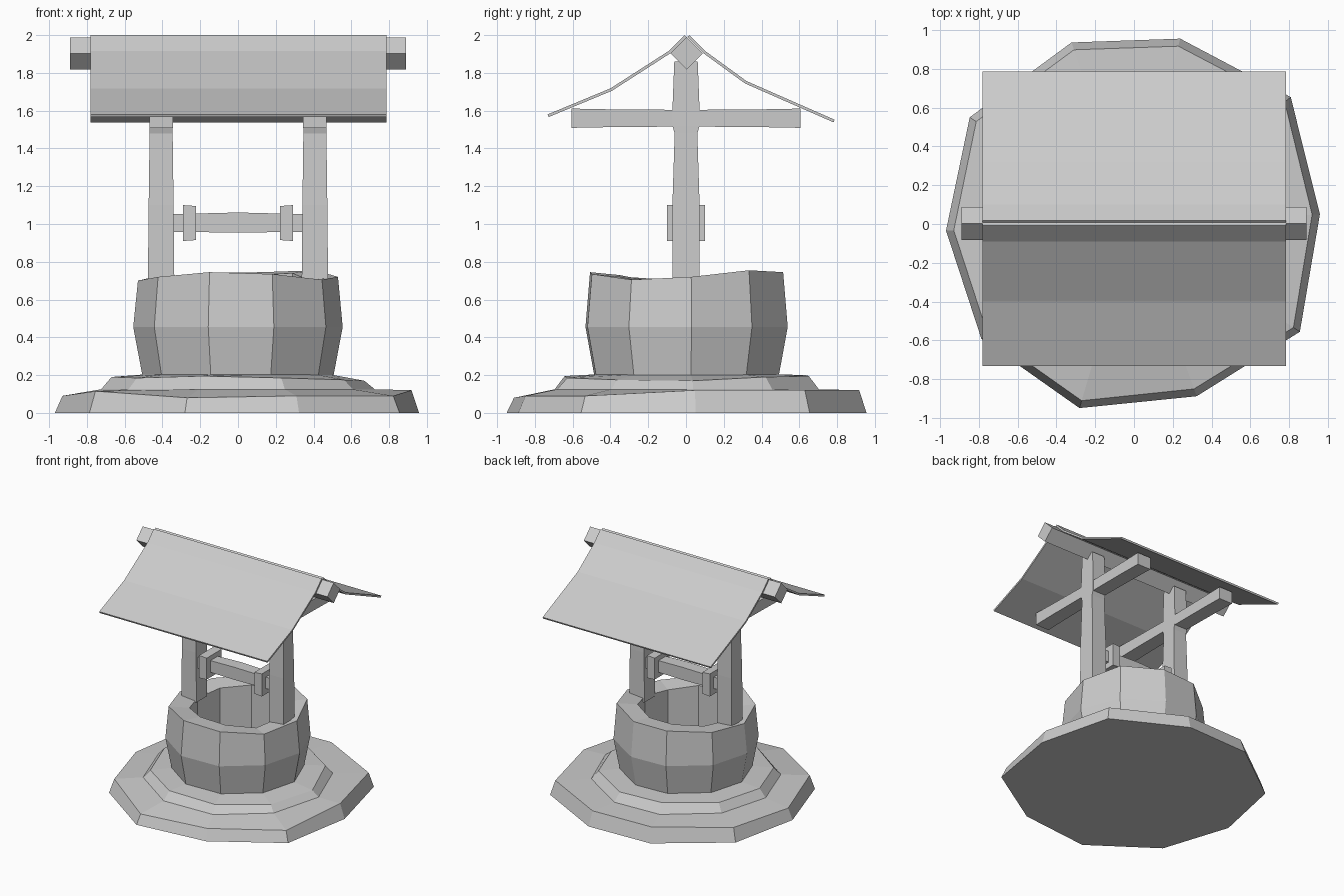
import bpy, bmesh, math
from mathutils import Vector

old = bpy.data.objects.get("Cube")
if old:
    bpy.data.objects.remove(old, do_unlink=True)

grey = bpy.data.materials.new("plain_grey")
grey.use_nodes = True
grey.diffuse_color = (0.6, 0.6, 0.6, 1)
grey.node_tree.nodes["Principled BSDF"].inputs["Base Color"].default_value = (0.6, 0.6, 0.6, 1)


def finish(name, bm):
    bmesh.ops.recalc_face_normals(bm, faces=bm.faces)
    mesh = bpy.data.meshes.new(name)
    bm.to_mesh(mesh)
    bm.free()
    mesh.materials.append(grey)
    obj = bpy.data.objects.new(name, mesh)
    bpy.context.collection.objects.link(obj)
    return obj


def loft(name, rings):
    """Skin a list of equal-sized point loops and cap both ends."""
    bm = bmesh.new()
    loops = [[bm.verts.new(p) for p in ring] for ring in rings]
    n = len(loops[0])
    for a, b in zip(loops, loops[1:]):
        for i in range(n):
            j = (i + 1) % n
            bm.faces.new((a[i], a[j], b[j], b[i]))
    bm.faces.new(loops[0])
    bm.faces.new(loops[-1])
    return finish(name, bm)


# Uneven ten-sided outline shared by the stone parts
ANGLES = [3, 39, 76, 109, 147, 182, 217, 253.5, 290, 327]
OUTER = [0.96, 1.04, 0.985, 0.99, 1.01, 0.97, 0.985, 0.99, 0.945, 1.02]
LIP = [0.12, 0.12, 0.12, 0.12, 0.11, 0.09, 0.115, 0.08, 0.09, 0.09]
RIM = [0.72, 0.755, 0.745, 0.74, 0.72, 0.70, 0.72, 0.745, 0.735, 0.705]
STEP = [0.17, 0.19, 0.195, 0.2, 0.19, 0.19, 0.185, 0.195, 0.185, 0.175]


def ring(radii, heights):
    pts = []
    for i, a in enumerate(ANGLES):
        r = radii[i] if isinstance(radii, list) else radii
        z = heights[i] if isinstance(heights, list) else heights
        t = math.radians(a)
        pts.append(Vector((r * math.cos(t), r * math.sin(t), z)))
    return pts


# Stepped stone base
loft("stone_base", [
    ring(OUTER, 0), ring([r - 0.04 for r in OUTER], LIP),
    ring(0.725, 0.125), ring(0.67, STEP), ring(0.48, 0.205)])

# Bulging well wall with a hollow shaft
loft("well_wall", [
    ring(0.505, 0.19), ring(0.555, 0.455), ring(0.53, RIM),
    ring(0.37, [z - 0.015 for z in RIM]), ring(0.37, 0.215)])


def bar(name, axis, sections):
    """Square bar along an axis: (position, centre a, centre b, half a, half b)."""
    rings = []
    for t, ca, cb, ha, hb in sections:
        loop = []
        for sa, sb in ((-1, -1), (1, -1), (1, 1), (-1, 1)):
            p = [ca + sa * ha, cb + sb * hb]
            p.insert(axis, t)
            loop.append(p)
        rings.append(loop)
    return loft(name, rings)


# Posts, roof braces and axle flanges, one of each per side
for side, s in (("left", 1), ("right", -1)):
    c = 0.407 * s
    bar(side + "_post", 2, [
        (0.68, c, 0, 0.07, 0.072), (1.1, c, 0, 0.066, 0.072),
        (1.48, c, 0, 0.061, 0.06), (1.52, c, 0, 0.061, 0.072),
        (1.6, c, 0, 0.06, 0.072), (1.86, c, 0, 0.058, 0.062)])
    bar(side + "_brace", 1, [
        (-0.605, c, 1.56, 0.062, 0.051), (-0.4, c, 1.56, 0.061, 0.047),
        (0, c, 1.56, 0.058, 0.044),
        (0.4, c, 1.56, 0.061, 0.047), (0.605, c, 1.56, 0.062, 0.051)])
    bar(side + "_axle_flange", 0, [
        (0.222 * s, 0, 1.005, 0.1, 0.09), (0.292 * s, 0, 1.005, 0.1, 0.095)])

# Winding axle, slightly thicker in the middle
bar("winding_axle", 0, [
    (-0.35, 0, 1.005, 0.047, 0.047), (0, 0, 1.008, 0.053, 0.053),
    (0.35, 0, 1.005, 0.047, 0.047)])

# Diamond-section ridge beam
loft("ridge_beam", [
    [(x, 0.003, 1.818), (x, 0.088, 1.903), (x, 0.003, 1.988), (x, -0.082, 1.903)]
    for x in (-0.89, 0.89)])


def roof_slope(name, profile, thickness=0.015):
    """Thin bent sheet whose outer face follows a (y, z) profile."""
    pts = [Vector(p) for p in profile]
    under = []
    for i, p in enumerate(pts):
        d = (pts[min(i + 1, len(pts) - 1)] - pts[max(i - 1, 0)]).normalized()
        n = Vector((-d.y, d.x))
        under.append(p - n * thickness * (1 if n.y > 0 else -1))
    bm = bmesh.new()
    grid = [[[bm.verts.new((x, p.x, p.y)) for p in row] for row in (pts, under)]
            for x in (-0.78, 0.785)]
    for (t0, u0), (t1, u1) in [grid]:
        for i in range(len(pts) - 1):
            for a, b in ((t0, t1), (u0, u1), (t0, u0), (t1, u1)):
                bm.faces.new((a[i], a[i + 1], b[i + 1], b[i]))
        for i in (0, -1):
            bm.faces.new((t0[i], t1[i], u1[i], u0[i]))
    return finish(name, bm)


# Two flared roof sheets meeting at the ridge
roof_slope("front_roof", [(-0.008, 2.0), (-0.09, 1.917), (-0.4, 1.718), (-0.733, 1.58)])
roof_slope("back_roof", [(0.018, 2.0), (0.1, 1.917), (0.32, 1.757), (0.787, 1.552)])
